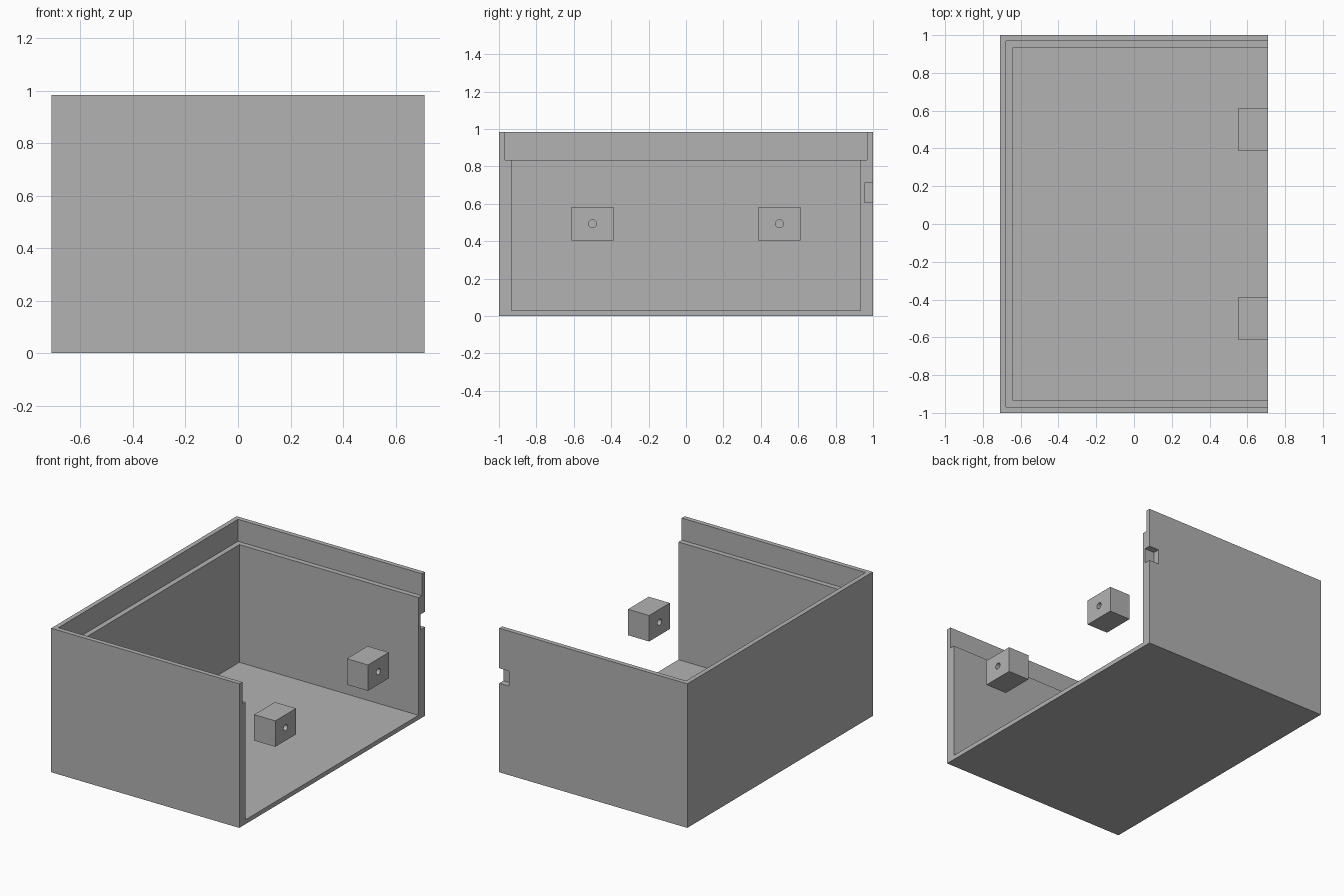
import bpy
import bmesh
from mathutils import Matrix, Vector

default = bpy.data.objects.get("Cube")
if default:
    bpy.data.objects.remove(default, do_unlink=True)

# Overall dimensions
HX, HY, H = 0.71, 1.0, 0.983
WALL, LIP, FLOOR, LEDGE = 0.067, 0.032, 0.03, 0.833
OVER = 0.1  # how far cutters overshoot open sides

grey = bpy.data.materials.new("plain grey")
grey.use_nodes = True
colour = (0.448, 0.448, 0.448, 1)
grey.diffuse_color = colour
grey.node_tree.nodes["Principled BSDF"].inputs["Base Color"].default_value = colour


def make_object(name, bm):
    mesh = bpy.data.meshes.new(name)
    bm.to_mesh(mesh)
    bm.free()
    mesh.materials.append(grey)
    obj = bpy.data.objects.new(name, mesh)
    bpy.context.collection.objects.link(obj)
    return obj


def box(name, low, high):
    low, high = Vector(low), Vector(high)
    bm = bmesh.new()
    bmesh.ops.create_cube(bm, size=1, matrix=Matrix.Translation((low + high) / 2)
                          @ Matrix.Diagonal((*(high - low), 1)))
    return make_object(name, bm)


def rod_x(name, centre, radius, length):
    bm = bmesh.new()
    bmesh.ops.create_cone(bm, cap_ends=True, segments=32, radius1=radius, radius2=radius,
                          depth=length, matrix=Matrix.Translation(centre)
                          @ Matrix.Rotation(1.570796, 4, 'Y'))
    return make_object(name, bm)


def cut(target, cutter):
    cutter.hide_render = True
    mod = target.modifiers.new("cut", 'BOOLEAN')
    mod.operation = 'DIFFERENCE'
    mod.solver = 'EXACT'
    mod.object = cutter
    bpy.context.view_layer.objects.active = target
    bpy.ops.object.modifier_apply(modifier=mod.name)
    bpy.data.objects.remove(cutter, do_unlink=True)


# Open-sided tray with a stepped rim
tray = box("tray", (-HX, -HY, 0), (HX, HY, H))
cut(tray, box("cavity_cutter", (-HX + WALL, -HY + WALL, FLOOR), (HX + OVER, HY - WALL, H + OVER)))
cut(tray, box("rim_cutter", (-HX + LIP, -HY + LIP, LEDGE), (HX + OVER, HY - LIP, H + OVER)))

# Small notch in the open end of the back wall
cut(tray, box("notch_cutter", (HX - 0.075, 0.955, 0.607), (HX + OVER, HY + OVER, 0.71)))

# Two mounting blocks with screw holes
for side, y in (("front", -0.5), ("back", 0.5)):
    block = box(side + "_mounting_block", (0.55, y - 0.112, 0.405), (HX, y + 0.112, 0.582))
    cut(block, rod_x("hole_cutter", (0.63, y, 0.494), 0.021, 0.4))
    bpy.ops.object.select_all(action='DESELECT')
    block.select_set(True)
    bpy.context.view_layer.objects.active = block
    bpy.ops.object.shade_smooth_by_angle()
